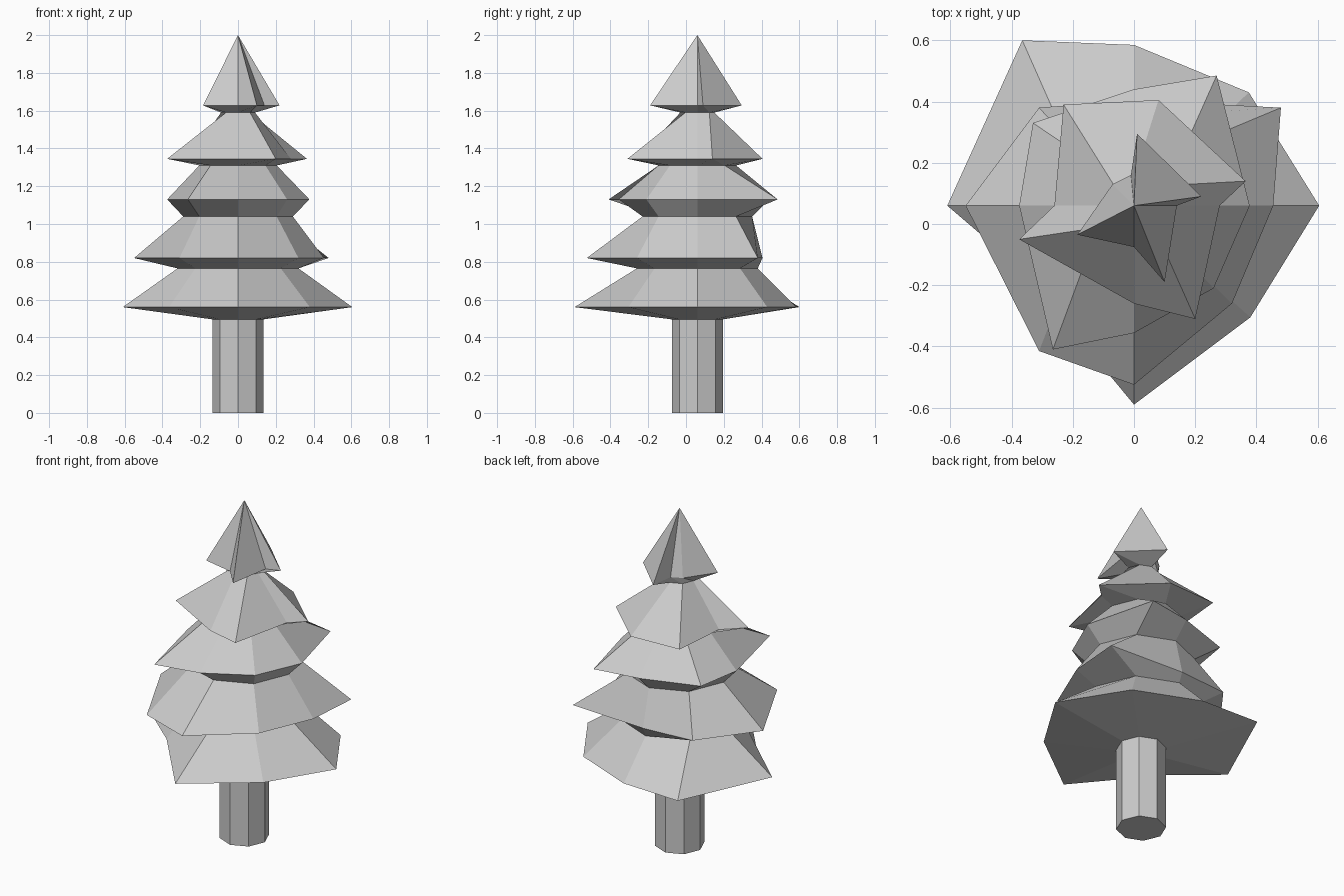
import bpy, bmesh
from math import cos, sin, pi

if "Cube" in bpy.data.objects:
    bpy.data.objects.remove(bpy.data.objects["Cube"])

CY = 0.06  # trunk axis sits slightly behind the centre


def circle(r, z):
    return [(r * cos(i * pi / 4), CY + r * sin(i * pi / 4), z) for i in range(8)]


def skirt(z, pts):
    return [(x, y, z) for x, y in pts]


def loft(name, rings, tip=None, cap=False):
    bm = bmesh.new()
    loops = [[bm.verts.new(p) for p in ring] for ring in rings]
    for a, b in zip(loops, loops[1:]):
        for i in range(8):
            j = (i + 1) % 8
            bm.faces.new((a[i], a[j], b[j], b[i]))
    if cap:
        bm.faces.new(loops[0][::-1])
    if tip:
        t = bm.verts.new(tip)
        for i in range(8):
            bm.faces.new((loops[-1][i], loops[-1][(i + 1) % 8], t))
    me = bpy.data.meshes.new(name)
    bm.to_mesh(me)
    bm.free()
    ob = bpy.data.objects.new(name, me)
    bpy.context.collection.objects.link(ob)


# Trunk
loft("trunk", [circle(0.135, 0), circle(0.135, 0.495)], cap=True)

# Foliage: ragged branch skirts alternating with narrow round waists
loft("foliage", [
    circle(0.135, 0.495),
    skirt(0.56, [(.605, .06), (.375, .43), (0, .585), (-.365, .6),
                 (-.61, .06), (-.365, -.15), (0, -.59), (.38, -.305)]),
    circle(0.32, 0.765),
    skirt(0.82, [(.455, .06), (.48, .38), (0, .405), (-.31, .38),
                 (-.55, .06), (-.31, -.415), (0, -.525), (.32, -.26)]),
    circle(0.29, 1.04),
    skirt(1.13, [(.378, .06), (.27, .485), (0, .44), (-.33, .33),
                 (-.375, .06), (-.265, -.41), (0, -.356), (.26, -.21)]),
    circle(0.205, 1.31),
    skirt(1.345, [(.28, .06), (.365, .14), (.08, .405), (-.23, .39),
                  (-.26, .06), (-.375, -.05), (0, -.26), (.2, -.31)]),
    circle(0.09, 1.59),
    skirt(1.628, [(.14, .06), (.22, .09), (.01, .295), (-.01, .16),
                  (-.07, .13), (-.185, -.035), (0, -.075), (.1, -.19)]),
], tip=(0, CY, 2))
